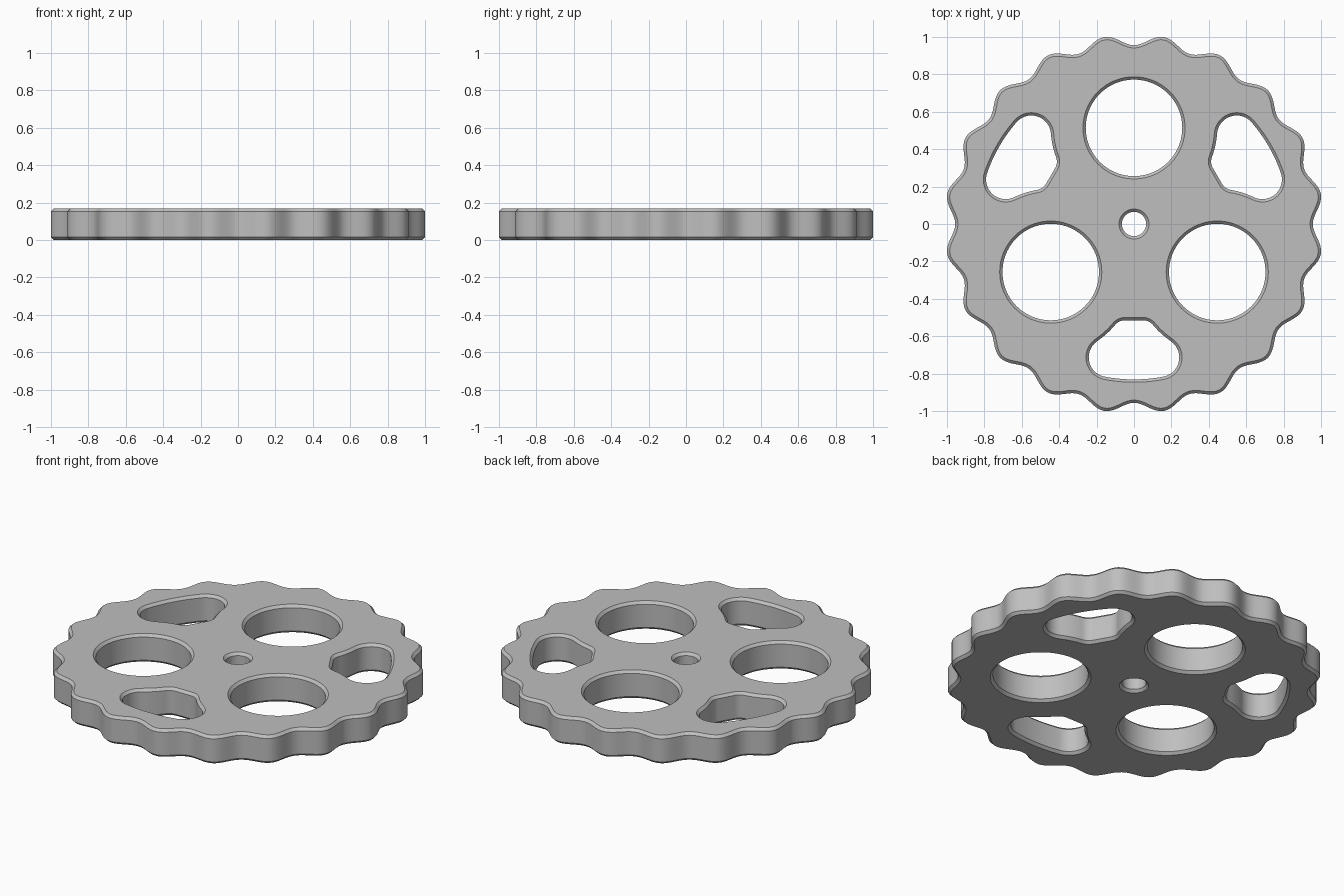
import bpy, bmesh
from math import sin, cos, pi, radians, atan2, hypot
from mathutils import Vector, Matrix

if "Cube" in bpy.data.objects:
    bpy.data.objects.remove(bpy.data.objects["Cube"], do_unlink=True)

HEIGHT, CHAMFER = 0.168, 0.015
LOBES = 20


def polar(r, a):
    return Vector((r * cos(a), r * sin(a)))


def arc(centre, r, start, end, steps):
    """Arc points, leaving out the last so that arcs can be chained."""
    return [Vector(centre) + polar(r, start + (end - start) * i / steps) for i in range(steps)]


def circle(centre, r, steps):
    return arc(centre, r, 0, 2 * pi, steps)


def turned(points, angle):
    rot = Matrix.Rotation(angle, 2)
    return [rot @ p for p in points]


def inset(points, d):
    """Move a counter-clockwise outline inwards by d."""
    n = len(points)
    result = []
    for i, p in enumerate(points):
        t = (points[(i + 1) % n] - points[i - 1]).normalized()
        result.append(p + Vector((-t.y, t.x)) * d)
    return result


# Scalloped rim outline
def rim_outline():
    steps = LOBES * 16
    return [polar(0.984 - 0.028 * cos(LOBES * a), a)
            for a in (2 * pi * i / steps for i in range(steps))]


# Rounded slot outline, made of tangent arcs on one half and mirrored
def slot_outline():
    big, tip, corner = Vector((0.445, -0.257)), Vector((0.05, -0.58)), Vector((0.137, -0.713))
    to_tip, to_corner = big - tip, big - corner
    a1 = atan2(to_tip.y, to_tip.x)
    a2 = atan2(to_corner.y, to_corner.x)
    a3 = atan2(corner.y, corner.x)
    half = arc(tip, 0.08, pi / 2, a1, 8)
    half += arc(big, 0.43, a1 + pi, a2 + pi, 8)
    half += arc(corner, 0.12, a2, a3, 20)
    half += arc((0, 0), hypot(*corner) + 0.12, a3, -pi / 2, 8)
    half.append(Vector((0, -hypot(*corner) - 0.12)))
    mirrored = [Vector((-p.x, p.y)) for p in half[:-1]]
    return mirrored + half[::-1]


def add_wall(bm, points, insets):
    """Chamfered wall along an outline; returns its bottom and top edges."""
    levels = (0, CHAMFER, HEIGHT - CHAMFER, HEIGHT)
    rings = [[bm.verts.new((p.x, p.y, z)) for p in inset(points, d)]
             for d, z in zip(insets, levels)]
    n = len(points)
    for low, high in zip(rings, rings[1:]):
        for i in range(n):
            j = (i + 1) % n
            bm.faces.new((low[i], low[j], high[j], high[i]))
    return [[bm.edges.get((r[i], r[i - 1])) for i in range(n)] for r in (rings[0], rings[-1])]


bm = bmesh.new()
bottom, top = add_wall(bm, rim_outline(), (CHAMFER, 0, 0, CHAMFER))

# Axle hole, three round windows and three slots
holes = [circle((0, 0), 0.08, 48)]
for k in range(3):
    turn = radians(120 * k)
    holes.append(circle(polar(0.514, pi / 2 + turn), 0.273, 96))
    holes.append(turned(slot_outline(), turn))
for hole in holes:
    low, high = add_wall(bm, hole, (0, CHAMFER, CHAMFER, 0))
    bottom += low
    top += high

# Flat faces around the holes
for edges, up in ((bottom, -1), (top, 1)):
    bmesh.ops.triangle_fill(bm, edges=edges, use_beauty=True, normal=(0, 0, up))
bmesh.ops.recalc_face_normals(bm, faces=bm.faces)

mesh = bpy.data.meshes.new("wheel_plate")
bm.to_mesh(mesh)
bm.free()
plate = bpy.data.objects.new("wheel_plate", mesh)
bpy.context.collection.objects.link(plate)

# Plain grey material
grey = bpy.data.materials.new("plain_grey")
grey.use_nodes = True
colour = (0.52, 0.52, 0.52, 1)
grey.diffuse_color = colour
grey.node_tree.nodes["Principled BSDF"].inputs["Base Color"].default_value = colour
mesh.materials.append(grey)

bpy.context.view_layer.objects.active = plate
plate.select_set(True)
bpy.ops.object.shade_smooth_by_angle(angle=radians(30))
